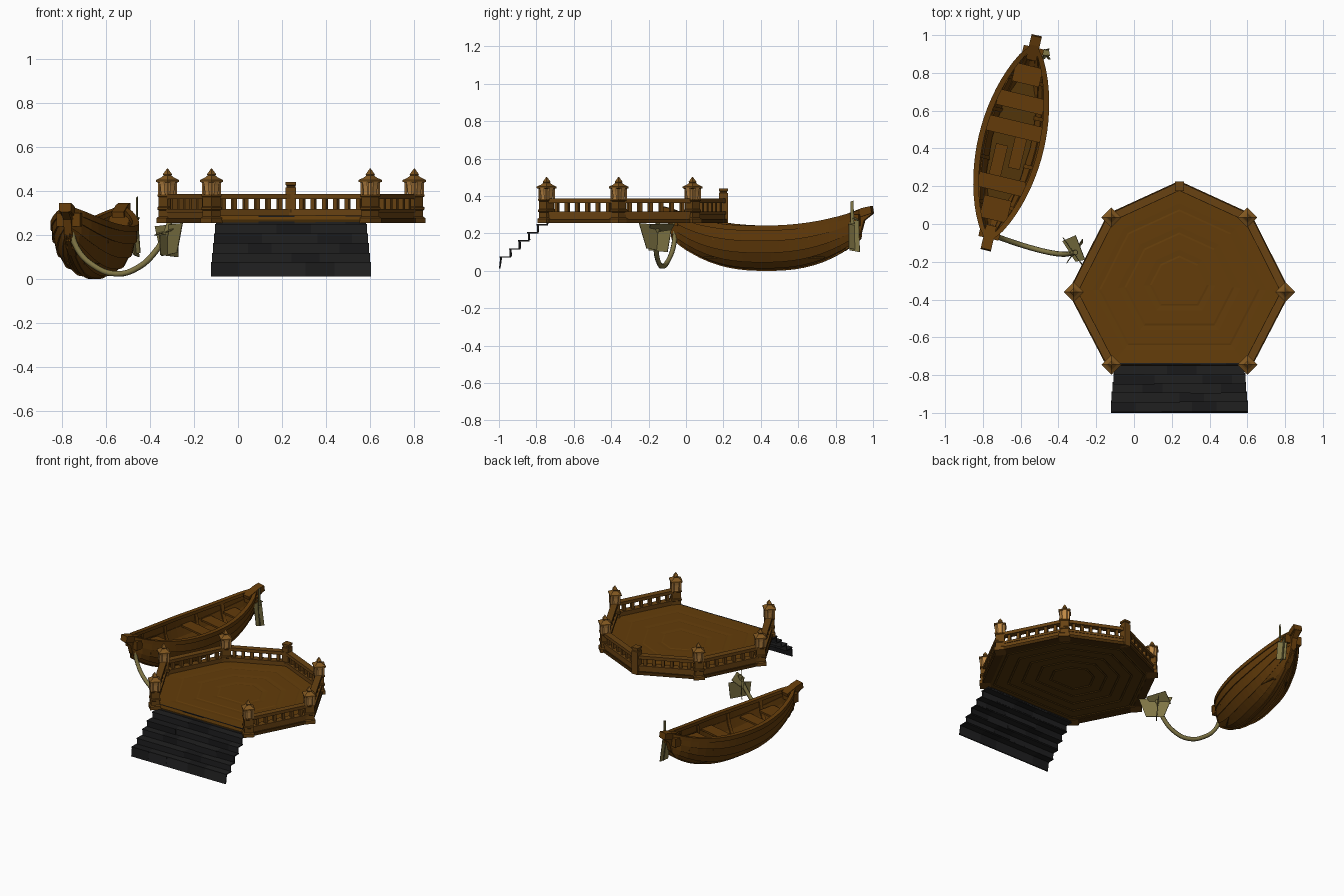
import bpy, bmesh, math, random
from mathutils import Vector, Matrix

if "Cube" in bpy.data.objects:
    bpy.data.objects.remove(bpy.data.objects["Cube"])

random.seed(4)

def mat(name, r, g, b):
    m = bpy.data.materials.new(name)
    m.diffuse_color = (r, g, b, 1)
    m.use_nodes = True
    m.node_tree.nodes["Principled BSDF"].inputs["Base Color"].default_value = m.diffuse_color
    return m

DECK = mat("deck wood", .125, .046, .003)
BOAT = mat("boat wood", .125, .044, .003)
UNDER = mat("underside wood", .085, .035, .003)
DARK = mat("dark wood", .06, .023, .002)
RAIL = mat("rail wood", .14, .055, .006)
CAP = mat("cap bronze", .22, .095, .014)
GOLD = mat("lantern gold", .52, .25, .06)
STONE = mat("step stone", .014, .014, .0145)
STONE2 = mat("step stone dark", .010, .010, .0105)
ROPE = mat("rope", .21, .175, .058)

def make(name, bm, *mats, matrix=None, rule=None):
    bmesh.ops.recalc_face_normals(bm, faces=bm.faces)
    if rule:
        for f in bm.faces:
            f.material_index = rule(f)
    me = bpy.data.meshes.new(name)
    bm.to_mesh(me)
    bm.free()
    for m in mats:
        me.materials.append(m)
    ob = bpy.data.objects.new(name, me)
    bpy.context.collection.objects.link(ob)
    if matrix:
        ob.matrix_world = matrix
    return ob

def loft(bm, rings, closed=True, caps=True):
    vs = [[bm.verts.new(p) for p in r] for r in rings]
    n = len(vs[0])
    faces = []
    for a, b in zip(vs, vs[1:]):
        for i in range(n if closed else n - 1):
            j = (i + 1) % n
            faces.append(bm.faces.new((a[i], a[j], b[j], b[i])))
    if caps:
        faces += [bm.faces.new(vs[0][::-1]), bm.faces.new(vs[-1])]
    return faces

def box(bm, x0, x1, y0, y1, z0, z1):
    return loft(bm, [[(x0, y0, z), (x1, y0, z), (x1, y1, z), (x0, y1, z)] for z in (z0, z1)])

def beam(bm, p, q, w, z0, z1):
    # straight beam between two plan points
    p, q = Vector(p), Vector(q)
    d = (q - p).normalized() * w / 2
    n = Vector((-d.y, d.x))
    loft(bm, [[(*(e + n), z0), (*(e - n), z0), (*(e - n), z1), (*(e + n), z1)] for e in (p, q)])

def turned(bm, c, profile, sides, turn=0):
    ang = [turn + 2 * math.pi * i / sides for i in range(sides)]
    loft(bm, [[(c[0] + r * math.cos(a), c[1] + r * math.sin(a), z) for a in ang] for r, z in profile])

# ---- deck: octagon with one corner cut off for the steps
C = Vector((.24, -.36))
corners = [C + Vector(p) for p in ((.36, -.385), (.56, 0), (.36, .395), (0, .56),
                                   (-.36, .395), (-.56, 0), (-.36, -.385))]
mid = Vector((.24, -.31))
prof = [(.005, .286)]
for s in (.26, .5, .74):                       # very soft steps between board rings
    prof += [(s, .286), (s + .02, .284), (s + .08, .286)]
prof += [(1, .288), (1.01, .27), (1, .258)]
for s in (.9, .74, .58, .42, .26):             # ring joints underneath
    prof += [(s + .012, .258), (s, .264), (s - .012, .258)]
prof += [(.005, .258)]
bm = bmesh.new()
loft(bm, [[(*(mid + (c - mid) * s), z) for c in corners] for s, z in prof])
make("deck", bm, DECK, UNDER, rule=lambda f: int(f.normal.z < -.3))

# ---- railing
sill, rail, bal = bmesh.new(), bmesh.new(), bmesh.new()
for a, b in zip(corners, corners[1:]):
    beam(sill, a, b, .052, .256, .278)
    beam(rail, a, b, .036, .278, .302)
    beam(rail, a, b, .044, .302, .318)
    beam(rail, a, b, .042, .364, .386)
    n = 7
    u = (b - a).normalized() * .01
    for i in range(1, n):
        p = a.lerp(b, i / n)
        beam(bal, p - u, p + u, .022, .318, .364)
make("railing_sill", sill, DARK)
make("railing_beams", rail, RAIL)
make("railing_balusters", bal, RAIL)

# ---- posts with lanterns; the far corner has a plain short post
post, neck, cap = bmesh.new(), bmesh.new(), bmesh.new()
for i, c in enumerate(corners):
    if i == 3:
        turned(post, c, [(.034, .256), (.034, .415), (.028, .418), (.028, .424), (.034, .427), (.034, .44)],
               4, math.pi / 4)
        continue
    turned(post, c, [(.05, .255), (.05, .278), (.04, .284), (.04, .312), (.046, .316),
                     (.046, .326), (.04, .33), (.04, .372), (.046, .376), (.046, .384)], 4)
    turned(neck, c, [(.032, .38), (.032, .39), (.036, .425), (.04, .442)], 8, math.pi / 8)
    for k in range(4):                          # corner bars of the lantern
        a = k * math.pi / 2
        p = c + Vector((math.cos(a), math.sin(a))) * .037
        turned(neck, p, [(.007, .384), (.007, .44)], 4)
    turned(cap, c, [(.042, .438), (.053, .442), (.053, .45), (.03, .461), (.018, .47),
                    (.021, .476), (.015, .484), (.002, .502)], 4)
make("posts", post, RAIL)
make("lanterns", neck, GOLD)
make("lantern_caps", cap, CAP)

# ---- stone steps: thin riser and tread plates split into blocks
tops = [.012, .078, .12, .165, .207, .25, .288]
bm = bmesh.new()
shade = {}
for i in range(6):
    y = -.99 + .049 * i
    half = .363 - .0045 * i
    cuts = [-half] + sorted(-half + 2 * half * (k + random.uniform(-.2, .2) + .5 * (i % 2)) / 5
                            for k in range(1, 5)) + [half]
    for k, (x0, x1) in enumerate(zip(cuts, cuts[1:])):
        x0, x1 = x0 + .24, x1 + .24
        jit = random.uniform(-.003, .003)
        low = -1.0 if i == 0 else y + jit       # the lowest row leans outwards
        fs = loft(bm, [[(x, low, tops[i]), (x, low + .008, tops[i]),
                        (x, y + .008, tops[i + 1]), (x, y + jit, tops[i + 1])] for x in (x0, x1)])
        if i < 5:
            fs += box(bm, x0, x1, y - .004 + jit, y + .055, tops[i + 1] - .007, tops[i + 1])
        for f in fs:
            shade[f] = int((i + k) % 3 == 0)
make("stone_steps", bm, STONE, STONE2, rule=lambda f: shade[f])

# ---- boat, built along y and then turned into place
M = Matrix.Translation((-.65, .43, 0)) @ Matrix.Rotation(math.radians(-13.4), 4, 'Z')
HALF = .52
ts = [-1 + i / 10 for i in range(21)]
width = lambda t: .012 + .152 * max(0, 1 - t * t) ** .8
keel = lambda t: .014 + .17 * abs(t) ** 2.5
sheer = lambda t: .232 + .085 * abs(t) ** 2.4

def section(t, a, off=0):
    w, k, s = width(t), keel(t), sheer(t)
    return Vector(((w + off) * math.sin(a), t * HALF, k + (s - k) * (1 - math.cos(a)) - off * math.cos(a)))

# overlapping planks of the hull
N = 5
bm = bmesh.new()
for side in (1, -1):
    rings = []
    for t in ts:
        r = []
        for j in range(N):
            r += [section(t, side * math.pi / 2 * j / N, .008), section(t, side * math.pi / 2 * (j + 1) / N)]
        rings.append(r)
    loft(bm, rings, closed=False, caps=False)
bmesh.ops.remove_doubles(bm, verts=bm.verts, dist=.0005)
hull = make("boat_hull", bm, BOAT, matrix=M)
sol = hull.modifiers.new("thickness", 'SOLIDIFY')
sol.thickness, sol.offset = .008, 0

# gunwales, keel and ribs
bm = bmesh.new()
for side in (1, -1):
    loft(bm, [[(side * (width(t) + dx), t * HALF, sheer(t) + dz)
               for dx, dz in ((-.018, -.012), (.012, -.018), (.012, .01), (-.018, .01))] for t in ts])
make("boat_gunwales", bm, BOAT, matrix=M)
bm = bmesh.new()
loft(bm, [[(x, t * HALF, keel(t) + dz) for x, dz in ((-.01, -.014), (.01, -.014), (.01, 0), (-.01, 0))] for t in ts])
for t in (-.65, -.2, .3, .65):
    loft(bm, [[section(t + dt, math.radians(a), off) for dt, off in ((-.02, -.004), (.02, -.004), (.02, -.012), (-.02, -.012))]
              for a in range(-85, 86, 17)])
make("boat_keel_and_ribs", bm, BOAT, matrix=M)

# upright stems with block heads at both ends
stem = [(.43, .105), (.48, .14), (.52, .2), (.54, .27), (.585, .305), (.578, .345), (.53, .335), (.47, .31), (.5, .22)]
bm = bmesh.new()
for e in (1, -1):
    loft(bm, [[(x, e * y, z) for y, z in stem] for x in (-.018, .018)])
    loft(bm, [[(x, e * y, z) for y, z in ((.455, .28), (.53, .29), (.585, .308), (.578, .346), (.53, .336), (.45, .305))]
              for x in (-.028, .028)])
    box(bm, -.055, .055, min(e * .475, e * .52), max(e * .475, e * .52), .24, .3)
make("boat_stems", bm, BOAT, matrix=M)

# floor boards and seats
bm = bmesh.new()
loft(bm, [[(-w, y, .07), (w, y, .07), (w, y, .078), (-w, y, .078)]
          for y, w in ((-.33, .05), (-.2, .09), (0, .105), (.2, .09), (.33, .05))])
make("boat_floor", bm, UNDER, matrix=M)
bm = bmesh.new()
for y, d, z in ((-.36, .06, .19), (-.225, .04, .165), (.077, .042, .165), (.222, .042, .168), (.37, .05, .195)):
    w = width((abs(y) + d) / HALF) * .96
    box(bm, -w, w, y - d, y + d, z, z + .013)
for x, y0, y1 in ((-.045, -.2, -.02), (.045, -.13, .05)):   # loose lengthwise boards
    box(bm, x - .032, x + .032, y0, y1, .079, .092)
make("boat_seats", bm, BOAT, matrix=M)

# ---- mooring rope
cu = bpy.data.curves.new("mooring_rope", 'CURVE')
cu.dimensions = '3D'
cu.bevel_depth, cu.bevel_resolution, cu.resolution_u, cu.use_fill_caps = .014, 1, 4, True
pts = [(-.765, -.055, .25), (-.73, -.065, .14), (-.66, -.09, .065), (-.55, -.125, .024),
       (-.45, -.15, .055), (-.375, -.16, .125), (-.33, -.155, .2), (-.31, -.15, .255)]
sp = cu.splines.new('BEZIER')
sp.bezier_points.add(len(pts) - 1)
for b, p in zip(sp.bezier_points, pts):
    b.co = p
    b.handle_left_type = b.handle_right_type = 'AUTO'
cu.materials.append(ROPE)
bpy.context.collection.objects.link(bpy.data.objects.new("mooring_rope", cu))

# ---- frayed rope ends as flat strips
def strips(name, quads):
    bm = bmesh.new()
    for q in quads:
        bm.faces.new([bm.verts.new(p) for p in q])
    ob = make(name, bm, ROPE)
    ob.modifiers.new("thickness", 'SOLIDIFY').thickness = .004

strips("deck_rope_ends", [
    [(-.35, -.2, .11), (-.27, -.1, .1), (-.27, -.08, .22), (-.355, -.21, .2)],
    [(-.275, -.21, .12), (-.345, -.12, .105), (-.375, -.07, .24), (-.25, -.25, .255)],
    [(-.38, -.09, .2), (-.31, -.06, .255), (-.26, -.19, .25), (-.31, -.2, .22)]])
strips("boat_rope_ends", [
    [(-.475, .875, .11), (-.45, .93, .1), (-.47, .925, .27), (-.49, .87, .26)],
    [(-.445, .87, .12), (-.475, .925, .11), (-.49, .92, .24), (-.455, .87, .25)],
    [(-.462, .88, .25), (-.458, .9, .25), (-.458, .895, .375), (-.462, .88, .37)],
    [(-.53, .9, .3), (-.53, .93, .285), (-.45, .92, .27), (-.445, .89, .28)]])
